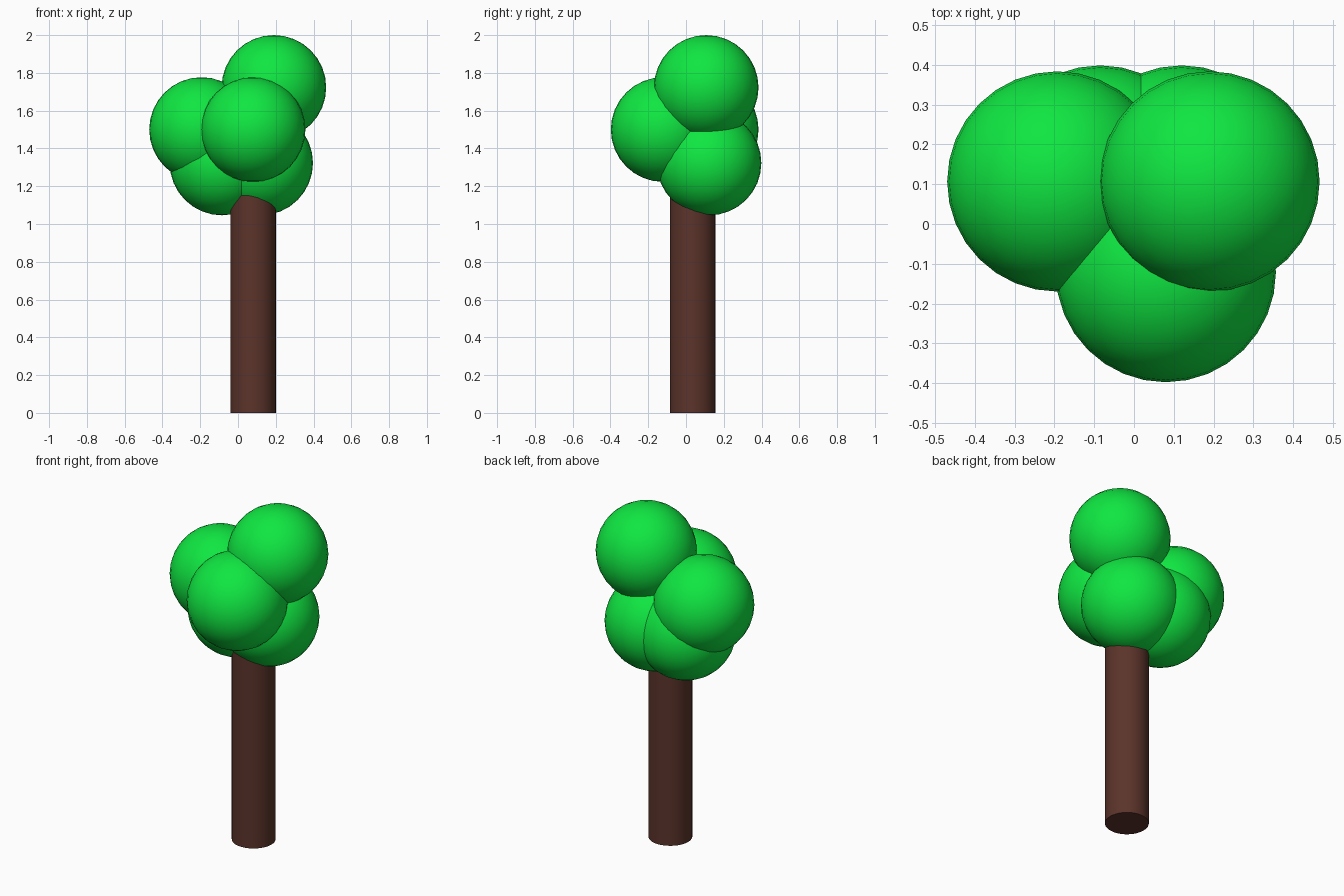
import bpy
import math

if "Cube" in bpy.data.objects:
    bpy.data.objects.remove(bpy.data.objects["Cube"])


def make_material(name, color):
    mat = bpy.data.materials.new(name)
    mat.diffuse_color = (*color, 1.0)
    mat.use_nodes = True
    mat.node_tree.nodes["Principled BSDF"].inputs["Base Color"].default_value = mat.diffuse_color
    return mat


def finish(name, mat):
    obj = bpy.context.object
    obj.name = name
    obj.data.materials.append(mat)
    bpy.ops.object.shade_smooth_by_angle(angle=math.radians(30))


leaf_green = make_material("leaf green", (0.005, 0.80, 0.054))
bark_brown = make_material("bark brown", (0.105, 0.034, 0.023))

# Trunk: a plain cylinder reaching up into the foliage
TRUNK_TOP = 1.3
bpy.ops.mesh.primitive_cylinder_add(vertices=32, radius=0.12, depth=TRUNK_TOP,
                                    location=(0.08, 0.035, TRUNK_TOP / 2))
finish("trunk", bark_brown)

# Foliage: five equal overlapping balls
BALL_RADIUS = 0.277
foliage = {
    "foliage_top": (0.19, 0.107, 1.723),
    "foliage_left": (-0.193, 0.107, 1.50),
    "foliage_front": (0.08, -0.121, 1.50),
    "foliage_lower_right": (0.12, 0.122, 1.323),
    "foliage_lower_left": (-0.085, 0.122, 1.323),
}
for name, center in foliage.items():
    bpy.ops.mesh.primitive_uv_sphere_add(segments=32, ring_count=16,
                                         radius=BALL_RADIUS, location=center)
    finish(name, leaf_green)
